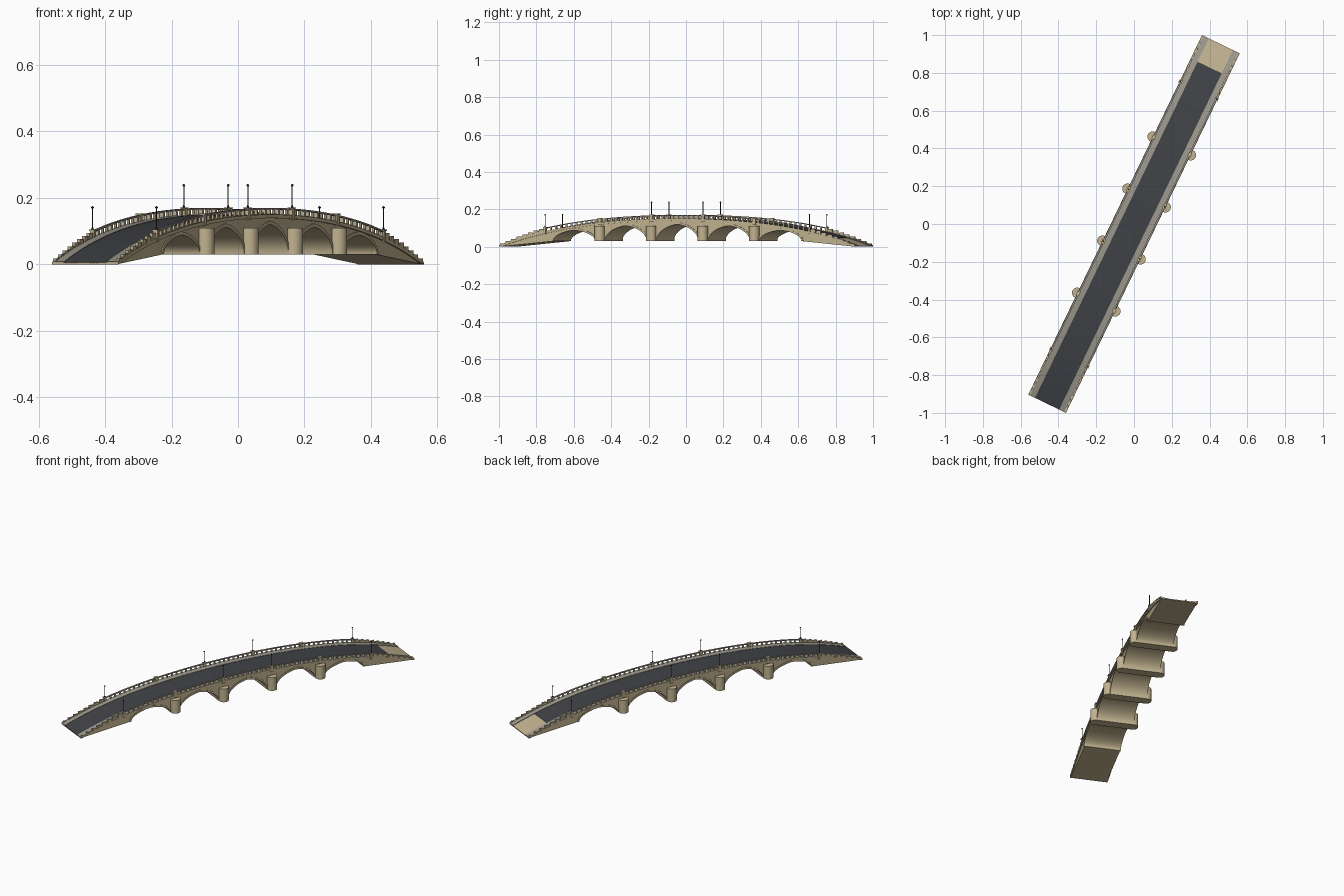
import bpy, bmesh, math
from mathutils import Matrix, Vector

if "Cube" in bpy.data.objects:
    bpy.data.objects.remove(bpy.data.objects["Cube"])

ROT = Matrix.Rotation(math.radians(64.2), 4, 'Z')
HALF, WIDE = 1.057, 0.111
PIERS = [-0.459, -0.153, 0.153, 0.459]
ARCHES = [(-0.612, 0.088), (-0.306, 0.112), (0, 0.120), (0.306, 0.112), (0.612, 0.088)]
AW, SPRING = 0.125, 0.03


def mat(name, col):
    m = bpy.data.materials.new(name)
    m.diffuse_color = (*col, 1)
    m.use_nodes = True
    m.node_tree.nodes["Principled BSDF"].inputs["Base Color"].default_value = m.diffuse_color
    return m


STONE = mat("stone", (0.54, 0.45, 0.28))
PAVE = mat("paving", (0.34, 0.32, 0.27))
ROAD = mat("asphalt", (0.052, 0.055, 0.062))
IRON = mat("iron", (0.03, 0.03, 0.03))


def deck(t):
    return 0.148 - 0.0917 * t * t - 0.0325 * t ** 4


def rail_h(t):
    return 0.022 if abs(t) < 0.79 else 0.022 - 0.017 * (abs(t) - 0.79) / 0.267


def arch(s, h):
    s = min(abs(s), 1)
    return SPRING + h * (0.85 * math.sqrt(1 - s * s) + 0.15 * (1 - s))


def under(t):
    for c, top in ARCHES:
        if abs(t - c) <= AW:
            return arch((t - c) / AW, top - SPRING)
    return SPRING * max(0, min(1, (HALF - abs(t)) / (HALF - 0.737)))


def finish(bm, name, material, smooth=True):
    bmesh.ops.recalc_face_normals(bm, faces=bm.faces)
    bm.transform(ROT)
    me = bpy.data.meshes.new(name)
    bm.to_mesh(me)
    bm.free()
    ob = bpy.data.objects.new(name, me)
    bpy.context.collection.objects.link(ob)
    me.materials.append(material)
    if smooth:
        bpy.ops.object.select_all(action='DESELECT')
        ob.select_set(True)
        bpy.context.view_layer.objects.active = ob
        bpy.ops.object.shade_smooth_by_angle(angle=math.radians(30))
    return ob


def sweep(bm, rings):
    # skin a list of four-point sections, capped at both ends
    vs = [[bm.verts.new(p) for p in r] for r in rings]
    for a, b in zip(vs, vs[1:]):
        for i in range(4):
            j = (i + 1) % 4
            bm.faces.new((a[i], a[j], b[j], b[i]))
    bm.faces.new(vs[0])
    bm.faces.new(vs[-1][::-1])


def strip(bm, ts, y0, y1, lo, hi):
    sweep(bm, [[(t, y0, lo(t)), (t, y1, lo(t)), (t, y1, hi(t)), (t, y0, hi(t))] for t in ts])


def box(bm, x, y, z0, z1, sx, sy):
    m = Matrix.Translation((x, y, (z0 + z1) / 2)) @ Matrix.Diagonal((sx, sy, z1 - z0, 1))
    bmesh.ops.create_cube(bm, size=1, matrix=m)


def cyl(bm, x, y, z0, z1, r0, r1=None, seg=8):
    bmesh.ops.create_cone(bm, cap_ends=True, segments=seg, radius1=r0,
                          radius2=r0 if r1 is None else r1, depth=z1 - z0,
                          matrix=Matrix.Translation((x, y, (z0 + z1) / 2)))


def span(a, b, n=60):
    return [a + (b - a) * i / n for i in range(n + 1)]


# arched stone body
ts = span(-HALF, -0.737, 12)[:-1] + span(0.737, HALF, 12)[1:]
for c, _ in ARCHES:
    ts += [c - AW * math.cos(math.pi * i / 24) for i in range(25)]
bm = bmesh.new()
strip(bm, sorted(ts), -0.105, 0.105, under, deck)
finish(bm, "bridge_body", STONE)

# cornice along both edges
bm = bmesh.new()
for s in (-1, 1):
    strip(bm, span(-HALF, HALF), s * 0.100, s * WIDE,
          lambda t: max(0, deck(t) - 0.009), lambda t: deck(t) + 0.002)
finish(bm, "cornice", STONE)

# raised arch surrounds
bm = bmesh.new()
for s in (-1, 1):
    for c, top in ARCHES:
        rings = []
        for i in range(25):
            k = -math.cos(math.pi * i / 24)
            xi, zi = c + AW * k, arch(k, top - SPRING)
            xo, zo = c + (AW + 0.011) * k, arch(k, top - SPRING + 0.011)
            rings.append([(xi, s * 0.10, zi), (xi, s * 0.1085, zi),
                          (xo, s * 0.1085, zo), (xo, s * 0.10, zo)])
        sweep(bm, rings)
finish(bm, "arch_surrounds", STONE)

# rounded pier ends
bm = bmesh.new()
for t in PIERS:
    for s in (-1, 1):
        cyl(bm, t, s * 0.112, SPRING, 0.110, 0.028, seg=24)
finish(bm, "piers", STONE)

# road and pavements
bm = bmesh.new()
strip(bm, span(-HALF, 0.92), -0.072, 0.072, lambda t: deck(t) - 0.002, lambda t: deck(t) + 0.0012)
finish(bm, "road", ROAD)
bm = bmesh.new()
for s in (-1, 1):
    strip(bm, span(-HALF, HALF), s * 0.071, s * 0.108,
          lambda t: deck(t) - 0.003, lambda t: deck(t) + 0.003)
finish(bm, "pavements", PAVE)

# balustrade: open posts on the span, stepped low blocks on the ramps
bm = bmesh.new()
for s in (-1, 1):
    for i in range(53):
        t = -0.78 + 1.56 * i / 52
        box(bm, t, s * 0.105, deck(t), deck(t) + 0.020, 0.009, 0.007)
    for e in (-1, 1):
        for i in range(8):
            t = e * (0.808 + 0.033 * i)
            box(bm, t, s * 0.105, deck(t) - 0.004, deck(t) + rail_h(t), 0.024, 0.010)
finish(bm, "balustrade_posts", STONE, False)
bm = bmesh.new()
for s in (-1, 1):
    strip(bm, span(-0.79, 0.79), s * 0.1005, s * 0.1095,
          lambda t: deck(t) + 0.017, lambda t: deck(t) + 0.022)
    strip(bm, [x for x in span(-HALF, -0.79, 12)], s * 0.102, s * 0.108,
          deck, lambda t: deck(t) + rail_h(t) * 0.6)
    strip(bm, [x for x in span(0.79, HALF, 12)], s * 0.102, s * 0.108,
          deck, lambda t: deck(t) + rail_h(t) * 0.6)
finish(bm, "top_rail", PAVE)

# pedestals above the piers and at the ramp tops
bm = bmesh.new()
for t in PIERS + [-0.785, 0.785]:
    for s in (-1, 1):
        w = 0.018 if abs(t) < 0.7 else 0.013
        box(bm, t, s * 0.106, deck(t) - 0.012, deck(t) + 0.023, w, 0.014)
        box(bm, t, s * 0.106, deck(t) + 0.022, deck(t) + 0.026, w + 0.005, 0.018)
finish(bm, "pedestals", STONE, False)

# lamp posts
bm = bmesh.new()
for t in (-0.785, -0.153, 0.153, 0.785):
    for s in (-1, 1):
        z = deck(t) + 0.025
        cyl(bm, t, s * 0.107, z, z + 0.008, 0.0045, 0.002)
        cyl(bm, t, s * 0.107, z, z + 0.065, 0.0018)
        bmesh.ops.create_icosphere(bm, subdivisions=2, radius=0.0042,
                                   matrix=Matrix.Translation((t, s * 0.107, z + 0.067)))
finish(bm, "lamp_posts", IRON)
